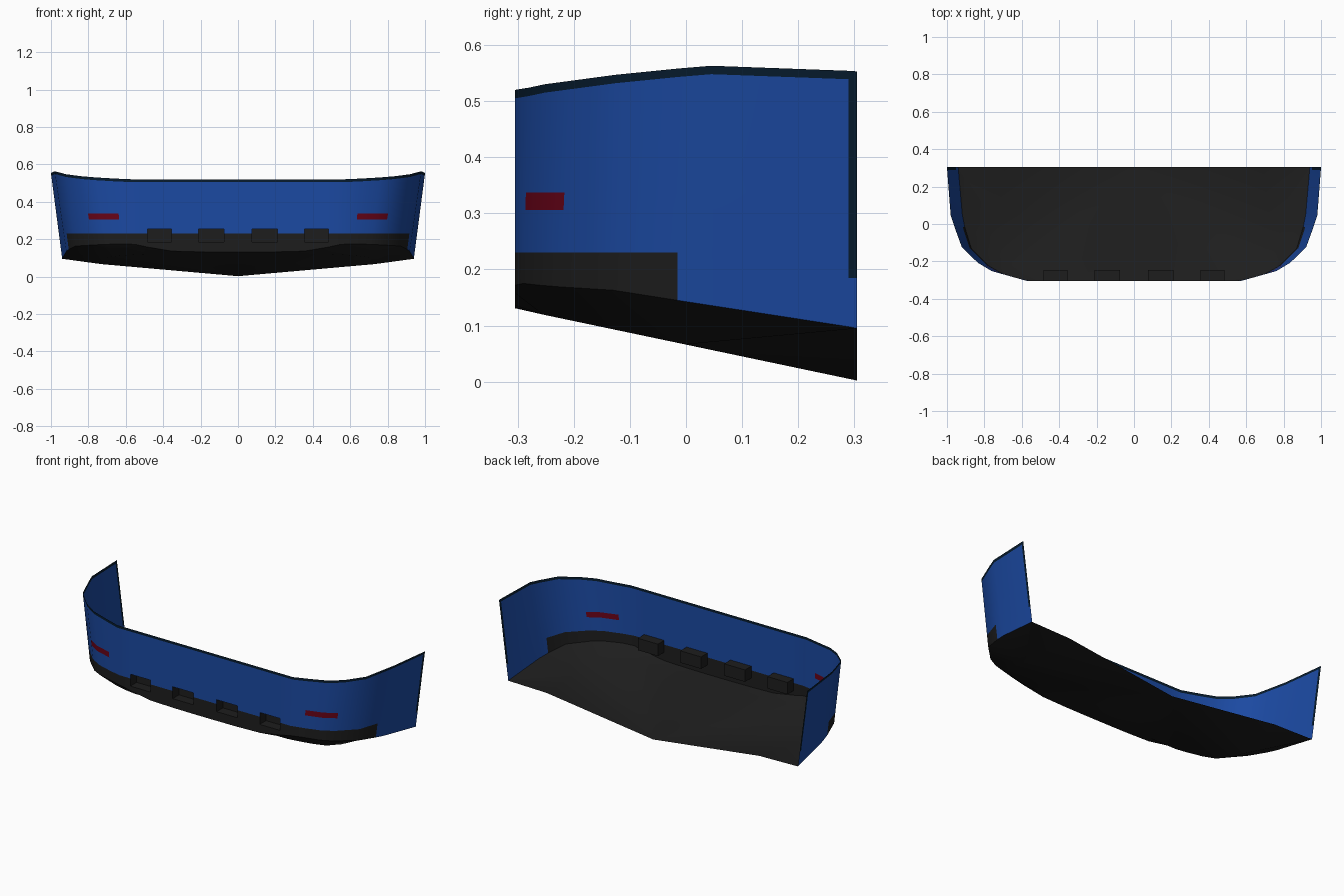
import bpy
import bmesh
import math

default = bpy.data.objects.get("Cube")
if default:
    bpy.data.objects.remove(default, do_unlink=True)


def make_material(name, colour):
    mat = bpy.data.materials.new(name)
    mat.use_nodes = True
    mat.diffuse_color = (*colour, 1)
    mat.node_tree.nodes["Principled BSDF"].inputs["Base Color"].default_value = (*colour, 1)
    return mat


BLUE, GREY, NAVY, RED = range(4)
MATERIALS = [
    make_material("blue paint", (0.011, 0.067, 0.36)),
    make_material("dark grey plastic", (0.0125, 0.0125, 0.0125)),
    make_material("navy edge trim", (0.002, 0.011, 0.027)),
    make_material("red reflector", (0.14, 0.001, 0.009)),
]


def finish(name, bm, fix_normals=True):
    """Turn a bmesh into a smooth-shaded object with the shared materials."""
    if fix_normals:
        bmesh.ops.recalc_face_normals(bm, faces=bm.faces)
    mesh = bpy.data.meshes.new(name)
    bm.to_mesh(mesh)
    bm.free()
    for mat in MATERIALS:
        mesh.materials.append(mat)
    obj = bpy.data.objects.new(name, mesh)
    bpy.context.collection.objects.link(obj)
    bpy.ops.object.select_all(action="DESELECT")
    obj.select_set(True)
    bpy.context.view_layer.objects.active = obj
    bpy.ops.object.shade_smooth_by_angle(angle=math.radians(35))
    return obj


# Half outline from the middle to the rear corner: lower edge, then upper edge
FRONT = -0.305
BACK = 0.305
HALF = [((x, FRONT, z), (x, FRONT, 0.52)) for x, z in
        [(0, 0.131), (0.075, 0.131), (0.21, 0.132), (0.355, 0.136), (0.485, 0.158)]]
HALF += [
    ((0.55, FRONT, 0.172), (0.57, FRONT, 0.52)),
    ((0.62, -0.29, 0.175), (0.66, -0.28, 0.524)),
    ((0.71, -0.262, 0.172), (0.76, -0.252, 0.53)),
    ((0.775, -0.225, 0.169), (0.835, -0.207, 0.536)),
    ((0.87, -0.13, 0.163), (0.92, -0.125, 0.547)),
    ((0.905, -0.015, 0.145), (0.96, -0.015, 0.558)),
    ((0.918, 0.05, 0.135), (0.98, 0.045, 0.563)),
    ((0.939, 0.29, 0.098), (0.999, 0.29, 0.554)),
    ((0.94, BACK, 0.095), (1, BACK, 0.553)),
]


def flip(p):
    return (-p[0], p[1], p[2])


STATIONS = [(flip(a), flip(b)) for a, b in HALF[:0:-1]] + HALF
MIDDLE = len(HALF) - 1

# Heights of the rows: recess floor, band top, recess top, reflector, trim
RECESS_LOW, BAND_TOP, RECESS_TOP = 0.185, 0.23, 0.255
LEVELS = [RECESS_LOW, BAND_TOP, RECESS_TOP, 0.306, 0.337]
TRIM = 0.015
BAND_ROWS, RECESS_ROWS, RED_ROW, TRIM_ROW = (0, 1), (1, 2), 4, 6
RECESS_COLUMNS, RED_COLUMNS, BAND_END = (1, 3), (6, 7), 10


def column_points(low, high):
    heights = [low[2], *LEVELS, high[2] - TRIM, high[2]]
    points = []
    for z in heights:
        t = (z - low[2]) / (high[2] - low[2])
        points.append([a + (b - a) * t for a, b in zip(low, high)])
    return points


def cell_colour(column, row):
    if row == TRIM_ROW or (column == len(HALF) - 2 and row > 0):
        return NAVY
    if row in BAND_ROWS and column < BAND_END:
        return GREY
    if row == RED_ROW and column in RED_COLUMNS:
        return RED
    return BLUE


# Wrap-around wall with openings left for the recesses
bm = bmesh.new()
grid = [[bm.verts.new(p) for p in column_points(*s)] for s in STATIONS]
for i in range(len(grid) - 1):
    column = i - MIDDLE if i >= MIDDLE else MIDDLE - 1 - i
    for row in range(len(grid[0]) - 1):
        if column in RECESS_COLUMNS and row in RECESS_ROWS:
            continue
        face = bm.faces.new((grid[i][row], grid[i + 1][row],
                             grid[i + 1][row + 1], grid[i][row + 1]))
        face.material_index = cell_colour(column, row)
finish("bumper_wall", bm, fix_normals=False)

# Undertray: a lip drops from the wall to a flat basin sloping down to the rear
BASIN_HALF_WIDTH = 0.73


def basin_point(p):
    x = max(-BASIN_HALF_WIDTH, min(BASIN_HALF_WIDTH, p[0] * 0.9))
    y = min(0, p[1] + 0.05)
    return (x, y, 0.13 - 0.208 * (y - FRONT))


bm = bmesh.new()
rim = [bm.verts.new(low) for low, high in STATIONS]
basin = [bm.verts.new(basin_point(low)) for low, high in STATIONS]
centre = bm.verts.new((0, BACK, 0.002))
for i in range(len(rim) - 1):
    bm.faces.new((rim[i], rim[i + 1], basin[i + 1], basin[i]))
    bm.faces.new((basin[i], basin[i + 1], centre))
for end, side in ((0, -1), (-1, 1)):
    shoulder = bm.verts.new((side * 0.69, BACK, 0.09))
    bm.faces.new((basin[end], shoulder, centre))
    bm.faces.new((basin[end], rim[end], shoulder))
for face in bm.faces:
    face.material_index = GREY
bmesh.ops.remove_doubles(bm, verts=bm.verts, dist=0.0005)
finish("undertray", bm)

# Four open-fronted pockets pushed in behind the wall
DEPTH = 0.058
for side, label in ((1, "left"), (-1, "right")):
    for column, place in zip(RECESS_COLUMNS, ("inner", "outer")):
        x0, x1 = (side * HALF[column + k][0][0] for k in (0, 1))
        corners = [(x0, RECESS_LOW), (x1, RECESS_LOW), (x1, RECESS_TOP), (x0, RECESS_TOP)]
        bm = bmesh.new()
        mouth = [bm.verts.new((x, FRONT, z)) for x, z in corners]
        rear = [bm.verts.new((x, FRONT + DEPTH, z)) for x, z in corners]
        bm.faces.new(rear)
        for k in range(4):
            n = (k + 1) % 4
            bm.faces.new((mouth[k], mouth[n], rear[n], rear[k]))
        for face in bm.faces:
            face.material_index = GREY
        finish(f"{label}_{place}_recess", bm)
